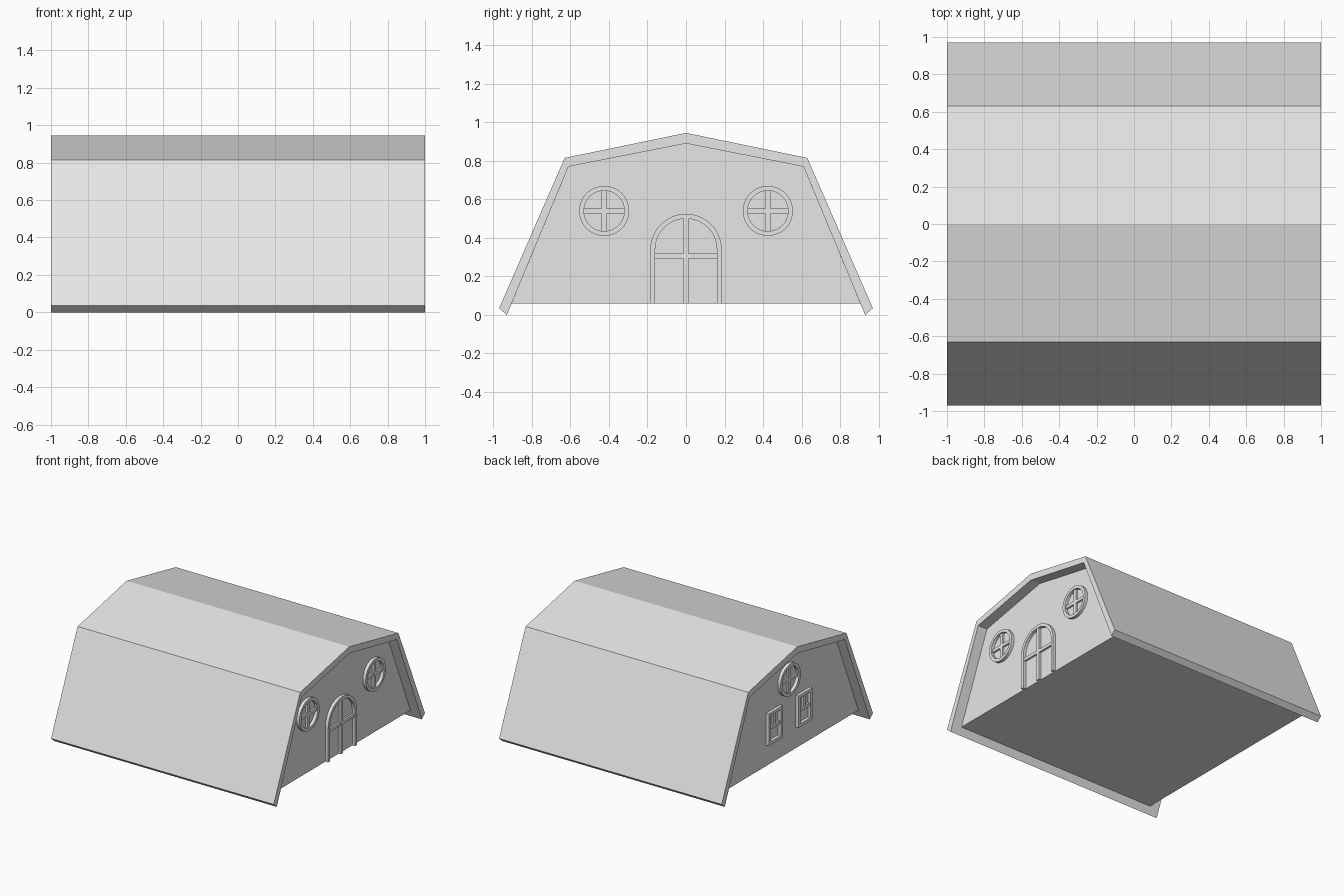
import bpy
import bmesh
from math import cos, sin, pi, radians

cube = bpy.data.objects.get("Cube")
if cube:
    bpy.data.objects.remove(cube, do_unlink=True)

# One plain grey for the whole building
grey = bpy.data.materials.new("light_grey")
grey.use_nodes = True
grey.diffuse_color = (0.8, 0.8, 0.8, 1)
grey.node_tree.nodes["Principled BSDF"].inputs["Base Color"].default_value = (0.8, 0.8, 0.8, 1)

WALL = 0.915      # distance of each end wall from the centre
FLOOR = 0.06
FRAME = 0.025     # how far frames stand out
BAR = 0.026       # width of glazing bars


def finish(name, bm, smooth=False):
    bmesh.ops.recalc_face_normals(bm, faces=bm.faces)
    mesh = bpy.data.meshes.new(name)
    bm.to_mesh(mesh)
    bm.free()
    mesh.materials.append(grey)
    obj = bpy.data.objects.new(name, mesh)
    bpy.context.collection.objects.link(obj)
    if smooth:
        bpy.ops.object.select_all(action='DESELECT')
        obj.select_set(True)
        bpy.context.view_layer.objects.active = obj
        bpy.ops.object.shade_smooth_by_angle(angle=radians(30))
    return obj


def prism(name, outline, x0, x1):
    """Solid with a (y, z) outline, running along x."""
    bm = bmesh.new()
    a, b = [[bm.verts.new((x, y, z)) for y, z in outline] for x in (x0, x1)]
    bm.faces.new(a)
    bm.faces.new(b)
    n = len(a)
    for i in range(n):
        j = (i + 1) % n
        bm.faces.new((a[i], a[j], b[j], b[i]))
    return finish(name, bm)


def band(name, outer, inner, x0, x1, closed=True, smooth=True):
    """Strip between two matching (y, z) outlines, running along x."""
    bm = bmesh.new()
    rings = [[bm.verts.new((x, y, z)) for y, z in line]
             for line, x in ((outer, x0), (outer, x1), (inner, x1), (inner, x0))]
    n = len(outer)
    for i in range(n if closed else n - 1):
        j = (i + 1) % n
        for k in range(4):
            p, q = rings[k], rings[(k + 1) % 4]
            bm.faces.new((p[i], p[j], q[j], q[i]))
    if not closed:
        for i in (0, n - 1):
            bm.faces.new([r[i] for r in rings])
    return finish(name, bm, smooth)


def rect(y, z, w, h):
    return [(y - w / 2, z - h / 2), (y + w / 2, z - h / 2),
            (y + w / 2, z + h / 2), (y - w / 2, z + h / 2)]


def arc(y, z, r, start, end, count):
    return [(y + r * cos(start + (end - start) * i / count),
             z + r * sin(start + (end - start) * i / count)) for i in range(count + 1)]


def bar(name, side, y, z, w, h, depth):
    prism(name, rect(y, z, w, h), side * (WALL - 0.005), side * (WALL + depth))


def round_window(name, side, y, z, r=0.13, rim=0.025):
    band(name + "_frame", arc(y, z, r, 0, 2 * pi, 40)[:-1],
         arc(y, z, r - rim, 0, 2 * pi, 40)[:-1],
         side * WALL, side * (WALL + FRAME))
    length = 2 * r - rim
    bar(name + "_upright", side, y, z, BAR, length, 0.016)
    bar(name + "_crossbar", side, y, z, length, BAR, 0.015)


def sash_window(name, side, y, z, w=0.18, h=0.26, rim=0.025):
    band(name + "_frame", rect(y, z, w, h), rect(y, z, w - 2 * rim, h - 2 * rim),
         side * WALL, side * (WALL + FRAME), smooth=False)
    bar(name + "_crossbar", side, y, z, w - rim, BAR, 0.016)
    bar(name + "_upright", side, y, z + h / 4, BAR, h / 2 - rim, 0.015)


def mirrored(half):
    """Complete a right half profile (eave to ridge) across y = 0."""
    return half + [(-y, z) for y, z in reversed(half[:-1])]


# Gambrel roof shell overhanging both end walls
roof_outer = mirrored([(0.97, 0.035), (0.63, 0.815), (0, 0.945)])
roof_inner = mirrored([(0.93, 0), (0.61, 0.77), (0, 0.89)])
band("roof", roof_outer, roof_inner, -1, 1, closed=False, smooth=False)

# Body with end walls and flat floor
body = mirrored([(0.905, FLOOR), (0.61, 0.77), (0, 0.89)])
prism("body", body, -WALL, WALL)

# Arched double door with two round windows
SPRING = 0.34


def arch(r):
    return [(r, FLOOR)] + arc(0, SPRING, r, 0, pi, 24) + [(-r, FLOOR)]


band("door_frame", arch(0.185), arch(0.16), WALL, WALL + FRAME, closed=False)
bar("door_upright", 1, 0, (FLOOR + 0.51) / 2, BAR, 0.51 - FLOOR, 0.02)
bar("door_crossbar", 1, 0, 0.305, 0.34, BAR, 0.016)
for label, y in (("front", -0.425), ("back", 0.425)):
    round_window(label + "_round_window", 1, y, 0.54)

# Opposite end: round gable window over two sash windows
round_window("gable_round_window", -1, 0, 0.66)
for label, y in (("front", -0.19), ("back", 0.19)):
    sash_window(label + "_sash_window", -1, y, 0.36)
